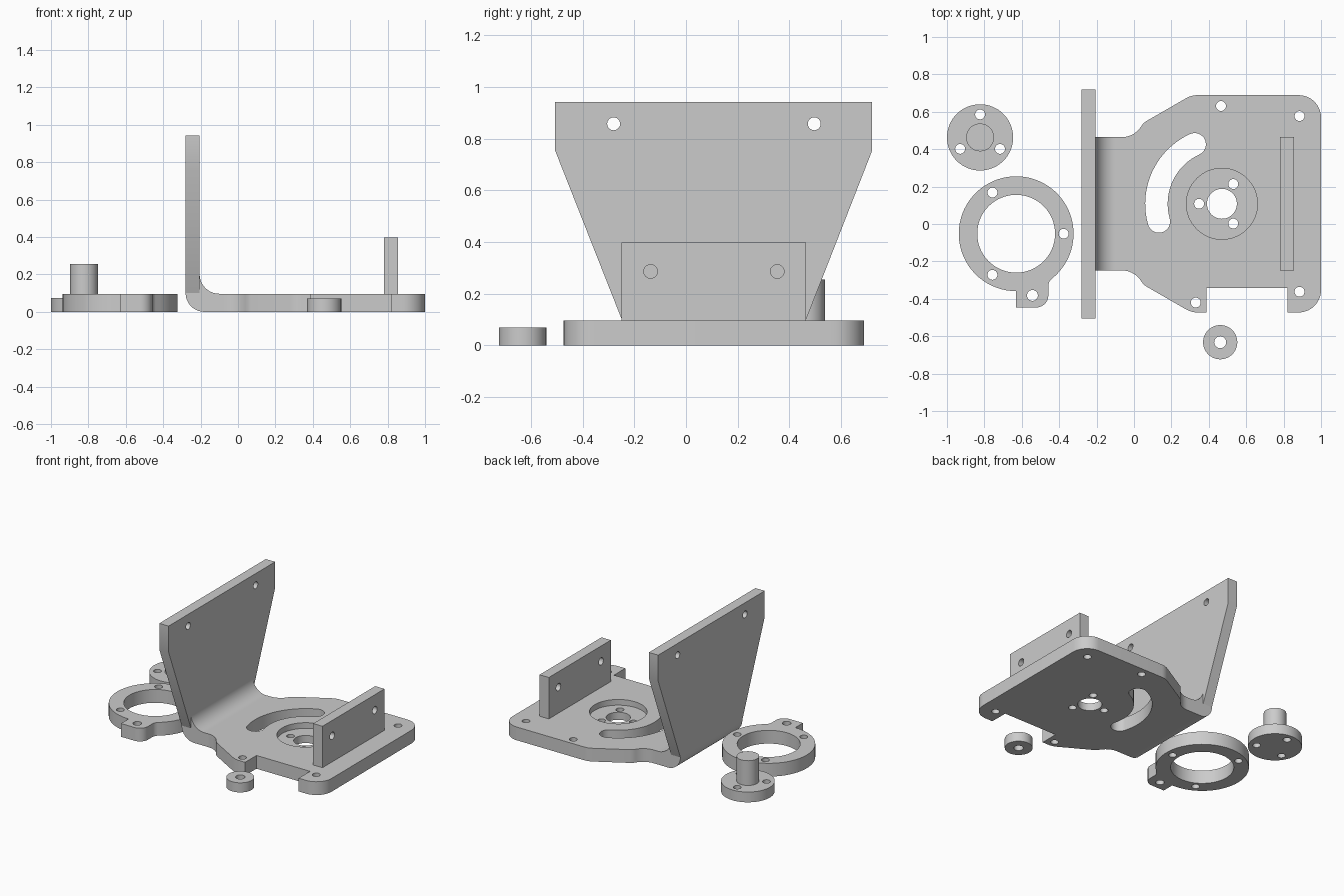
import bpy
import bmesh
import math
from mathutils import Vector

if "Cube" in bpy.data.objects:
    bpy.data.objects.remove(bpy.data.objects["Cube"])

grey = bpy.data.materials.new("light_grey")
grey.diffuse_color = (0.6, 0.6, 0.6, 1.0)
grey.use_nodes = True
grey.node_tree.nodes["Principled BSDF"].inputs["Base Color"].default_value = grey.diffuse_color

T = 0.0965      # base thickness
CY = 0.108      # symmetry line of the bracket
HOLE = 0.0265   # screw hole radius


def arc(cx, cy, r, a0, a1, n):
    """Points along an arc, angles in degrees."""
    out = []
    for i in range(n + 1):
        a = math.radians(a0 + (a1 - a0) * i / n)
        out.append((cx + r * math.cos(a), cy + r * math.sin(a)))
    return out


def circle(cx, cy, r, n=48):
    return arc(cx, cy, r, 0, 360, n)[:-1]


def rounded(corners):
    """Outline from (x, y, fillet radius) corners."""
    out = []
    for i, (x, y, r) in enumerate(corners):
        p = Vector((x, y))
        if r == 0:
            out.append((x, y))
            continue
        u = (Vector(corners[i - 1][:2]) - p).normalized()
        v = (Vector(corners[(i + 1) % len(corners)][:2]) - p).normalized()
        half = u.angle(v) / 2
        d = r / math.tan(half)
        c = p + (u + v).normalized() * (r / math.sin(half))
        s, e = p + u * d - c, p + v * d - c
        a0 = math.atan2(s.y, s.x)
        sweep = (math.atan2(e.y, e.x) - a0 + math.pi) % (2 * math.pi) - math.pi
        n = max(4, int(abs(sweep) / math.radians(8)))
        out += arc(c.x, c.y, r, math.degrees(a0), math.degrees(a0 + sweep), n)
    return out


def prism(name, pts, lo, hi, axis="Z"):
    """Extrude a 2D outline along an axis."""
    place = {"X": lambda p, h: (h, p[0], p[1]),
             "Y": lambda p, h: (p[0], h, p[1]),
             "Z": lambda p, h: (p[0], p[1], h)}[axis]
    bm = bmesh.new()
    a = [bm.verts.new(place(p, lo)) for p in pts]
    b = [bm.verts.new(place(p, hi)) for p in pts]
    bm.faces.new(a)
    bm.faces.new(b)
    for i in range(len(pts)):
        j = (i + 1) % len(pts)
        bm.faces.new((a[i], a[j], b[j], b[i]))
    bmesh.ops.recalc_face_normals(bm, faces=bm.faces)
    me = bpy.data.meshes.new(name)
    bm.to_mesh(me)
    bm.free()
    me.materials.append(grey)
    ob = bpy.data.objects.new(name, me)
    bpy.context.collection.objects.link(ob)
    return ob


def activate(ob):
    bpy.ops.object.select_all(action="DESELECT")
    ob.select_set(True)
    bpy.context.view_layer.objects.active = ob


def cut(ob, outlines, lo=-1.5, hi=1.5, axis="Z"):
    """Subtract extruded outlines from a part."""
    for pts in outlines:
        tool = prism("cutter", pts, lo, hi, axis)
        mod = ob.modifiers.new("cut", "BOOLEAN")
        mod.operation = "DIFFERENCE"
        mod.solver = "EXACT"
        mod.object = tool
        activate(ob)
        bpy.ops.object.modifier_apply(modifier=mod.name)
        bpy.data.objects.remove(tool, do_unlink=True)


def ring_holes(cx, cy, radius, start):
    return [circle(*arc(cx, cy, radius, start + k * 120, 0, 1)[0], HOLE, 24)
            for k in range(3)]


# Base plate: neck, flared shoulders, rounded corners, front notch
side = [(-0.08, 0.3565, 0), (0.0, 0.3565, 0.12), (0.052, 0.434, 0.08), (0.307, 0.581, 0.12)]
lower = [(x, CY - d, r) for x, d, r in side]
upper = [(x, CY + d, r) for x, d, r in reversed(side)]
outline = lower + [(0.388, -0.473, 0), (0.388, -0.342, 0), (0.82, -0.342, 0),
                   (0.82, -0.473, 0), (1.0, -0.473, 0.12), (1.0, 0.689, 0.12)] + upper
base = prism("base_plate", rounded(outline), 0, T)
HX = 0.47
cut(base, [circle(HX, CY, 0.19, 64)], 0.055, 0.3)          # round recess
cut(base, [circle(HX, CY, 0.08)] + ring_holes(HX, CY, 0.122, 60))
cut(base, [circle(x, y, HOLE, 24) for x, y in
           ((0.465, 0.631), (0.885, 0.577), (0.885, -0.362), (0.33, -0.42))])
# Curved slot around the recess
A0, A1, R, W = 114.6, 195.7, 0.35, 0.06
end0 = arc(HX, CY, R, A0, A0, 1)[0]
end1 = arc(HX, CY, R, A1, A1, 1)[0]
slot = (arc(HX, CY, R + W, A0, A1, 20)
        + arc(*end1, W, A1, A1 + 180, 16)[1:-1]
        + arc(HX, CY, R - W, A1, A0, 20)
        + arc(*end0, W, A0 + 180, A0 + 360, 16)[1:-1])
cut(base, [slot])

# Bend joining base and wall
bend = (arc(-0.18, 0.1, 0.1, 180, 270, 14) + [(-0.08, 0), (-0.08, T)]
        + arc(-0.1, T + 0.105, 0.105, 270, 180, 14) + [(-0.28, T + 0.105)])
prism("bend", bend, CY - 0.3565, CY + 0.3565, "Y")

# Flared upright wall
wall = prism("flared_wall", [(CY - 0.3565, 0.1), (CY + 0.3565, 0.1), (0.72, 0.753),
                             (0.72, 0.942), (-0.506, 0.942), (-0.506, 0.753)],
             -0.28, -0.205, "X")
cut(wall, [circle(y, 0.857, 0.025, 24) for y in (-0.28, 0.496)], axis="X")

# Small upright plate
tab = prism("upright_plate", [(-0.249, T), (0.464, T), (0.464, 0.398), (-0.249, 0.398)],
            0.78, 0.855, "X")
cut(tab, [circle(y, 0.286, HOLE, 24) for y in (-0.137, 0.353)], axis="X")

# Clamp ring with side lug
RX, RY = -0.63, -0.052
ring_pts = [(x, y, 0) for x, y in arc(RX, RY, 0.307, -52, 270, 64)]
ring_pts += [(-0.63, -0.446, 0), (-0.458, -0.446, 0.064), (-0.458, -0.312, 0.05)]
ring = prism("clamp_ring", rounded(ring_pts), 0, T)
cut(ring, [circle(RX, RY, 0.208, 64), circle(-0.543, -0.382, 0.029, 24)]
    + ring_holes(RX, RY, 0.254, 0))

# Flanged shaft
disc = prism("shaft_flange", circle(-0.823, 0.463, 0.177, 64), 0, 0.075)
cut(disc, ring_holes(-0.823, 0.463, 0.123, 90))
prism("shaft", circle(-0.823, 0.463, 0.0745), 0.075, 0.255)

# Spacer
spacer = prism("spacer", circle(0.461, -0.632, 0.0915), 0, 0.07)
cut(spacer, [circle(0.461, -0.632, 0.032, 24)])

# Smooth the curved sides, keep edges sharp
for ob in list(bpy.context.scene.objects):
    activate(ob)
    bpy.ops.object.shade_smooth_by_angle(angle=math.radians(25))
